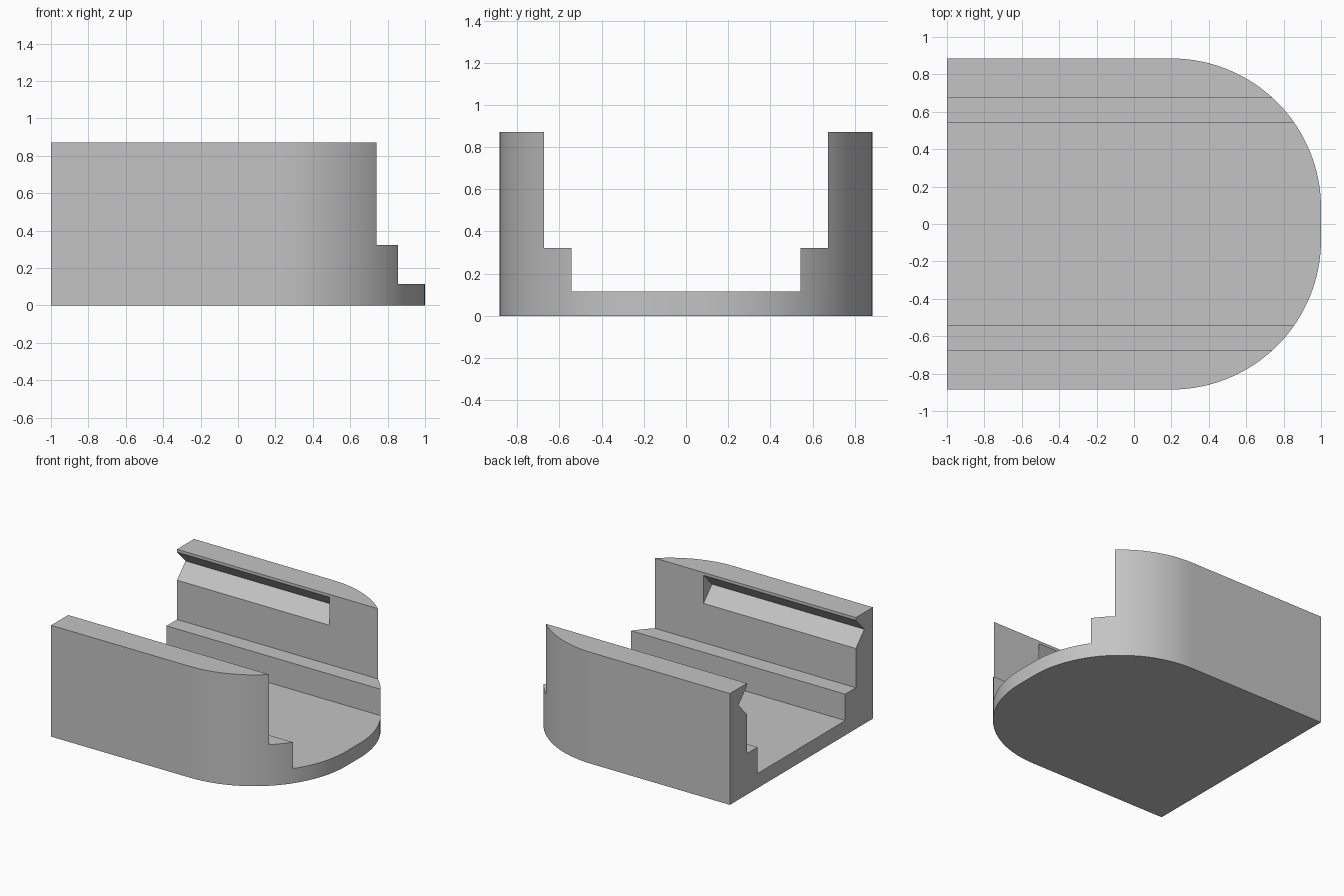
import bpy
import bmesh
import math
from mathutils import Vector

default = bpy.data.objects.get("Cube")
if default:
    bpy.data.objects.remove(default, do_unlink=True)

HALF_WIDTH, HEIGHT = 0.885, 0.872
CORNER, ARC_STEPS = 0.8, 32
SHELF_Y, WALL_Y = 0.543, 0.674
FLOOR_Z, SHELF_Z = 0.115, 0.322
GROOVE_Z, GROOVE_RISE, GROOVE_DEPTH, GROOVE_END = 0.74, 0.11, 0.105, 0.32


def prism(name, outline, sweep):
    """Extrude a closed outline of 3D points along a vector."""
    bm = bmesh.new()
    face = bm.faces.new([bm.verts.new(p) for p in outline])
    moved = bmesh.ops.extrude_face_region(bm, geom=[face])["geom"]
    bmesh.ops.translate(bm, vec=Vector(sweep),
                        verts=[v for v in moved if isinstance(v, bmesh.types.BMVert)])
    bmesh.ops.recalc_face_normals(bm, faces=bm.faces)
    mesh = bpy.data.meshes.new(name)
    bm.to_mesh(mesh)
    bm.free()
    obj = bpy.data.objects.new(name, mesh)
    bpy.context.collection.objects.link(obj)
    return obj


def cut(body, cutter):
    """Subtract the cutter from the body and discard it."""
    mod = body.modifiers.new("cut", "BOOLEAN")
    mod.operation = "DIFFERENCE"
    mod.solver = "EXACT"
    mod.object = cutter
    bpy.context.view_layer.objects.active = body
    bpy.ops.object.modifier_apply(modifier=mod.name)
    bpy.data.objects.remove(cutter, do_unlink=True)


# Block: square at one end, large rounded corners at the other
arc = []
for i in range(ARC_STEPS + 1):
    a = math.pi / 2 * i / ARC_STEPS
    arc.append((1 - CORNER + CORNER * math.sin(a),
                HALF_WIDTH - CORNER + CORNER * math.cos(a), 0))
half = [(-1, HALF_WIDTH, 0)] + arc
body = prism("cradle_body", half + [(x, -y, z) for x, y, z in reversed(half)],
             (0, 0, HEIGHT))

# Stepped channel running the whole length
side = [(SHELF_Y, FLOOR_Z), (SHELF_Y, SHELF_Z), (WALL_Y, SHELF_Z), (WALL_Y, HEIGHT + 0.2)]
section = side + [(-y, z) for y, z in reversed(side)]
cut(body, prism("channel_cutter", [(-1.2, y, z) for y, z in section], (2.4, 0, 0)))

# V groove in the inner face of each wall, open at the square end
for s in (-1, 1):
    diamond = [(WALL_Y - GROOVE_DEPTH, 0), (WALL_Y, GROOVE_RISE),
               (WALL_Y + GROOVE_DEPTH, 0), (WALL_Y, -GROOVE_RISE)]
    cut(body, prism("groove_cutter", [(-1.2, s * y, GROOVE_Z + z) for y, z in diamond],
                    (1.2 + GROOVE_END, 0, 0)))

# Plain grey finish
grey = bpy.data.materials.new("light_grey")
grey.use_nodes = True
colour = (0.55, 0.55, 0.55, 1)
grey.diffuse_color = colour
grey.node_tree.nodes["Principled BSDF"].inputs["Base Color"].default_value = colour
body.data.materials.clear()
body.data.materials.append(grey)
for poly in body.data.polygons:
    poly.material_index = 0

# Smooth curved end, crisp edges elsewhere
bpy.ops.object.select_all(action="DESELECT")
body.select_set(True)
bpy.context.view_layer.objects.active = body
bpy.ops.object.shade_smooth_by_angle(angle=math.radians(25))
